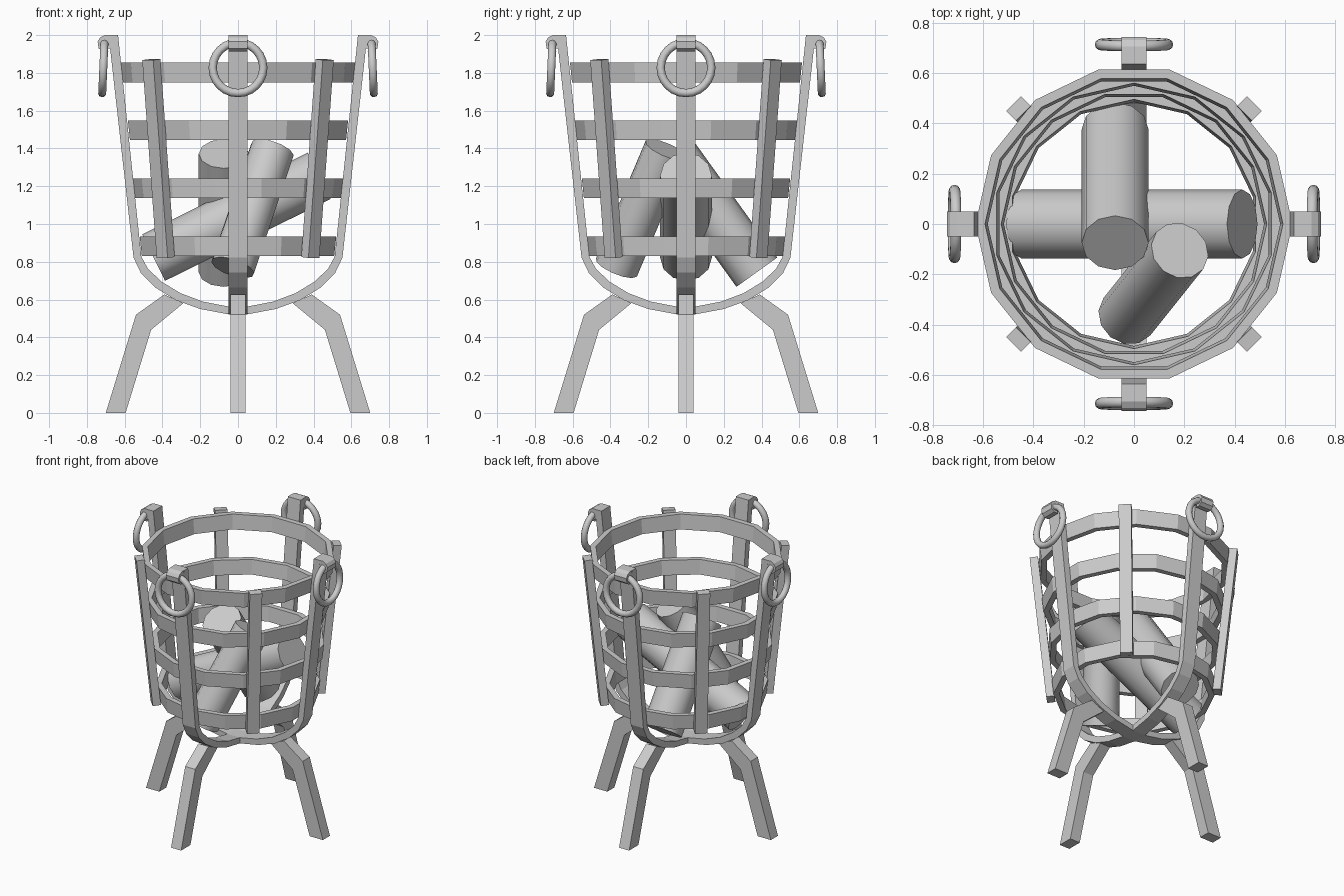
import bpy, bmesh, math
from mathutils import Vector, Matrix

if "Cube" in bpy.data.objects:
    bpy.data.objects.remove(bpy.data.objects["Cube"])


def finish(name, bm, smooth=None):
    bmesh.ops.recalc_face_normals(bm, faces=bm.faces)
    me = bpy.data.meshes.new(name)
    bm.to_mesh(me)
    bm.free()
    ob = bpy.data.objects.new(name, me)
    bpy.context.collection.objects.link(ob)
    if smooth:
        bpy.ops.object.select_all(action='DESELECT')
        bpy.context.view_layer.objects.active = ob
        ob.select_set(True)
        bpy.ops.object.shade_smooth_by_angle(angle=math.radians(smooth))
    return ob


def bar(name, pairs, width, angle):
    """Flat bar: (outer, inner) point pairs in the radius/z plane, given a width and turned about z."""
    bm = bmesh.new()
    h = width / 2
    rows = [[bm.verts.new((p[0], y, p[1])) for p, y in ((o, -h), (o, h), (i, h), (i, -h))]
            for o, i in pairs]
    for a, b in zip(rows, rows[1:]):
        for k in range(4):
            bm.faces.new((a[k], a[(k + 1) % 4], b[(k + 1) % 4], b[k]))
    bm.faces.new(rows[0])
    bm.faces.new(rows[-1])
    bm.transform(Matrix.Rotation(math.radians(angle), 4, 'Z'))
    return finish(name, bm)


# Long U-shaped straps crossing under the basket
half = [((0.05, .522), (0.05, .563)), ((.20, .55), (.185, .589)), ((.33, .597), (.305, .634)),
        ((.44, .665), (.405, .695)), ((.515, .742), (.477, .763)), ((.553, .822), (.512, .828)),
        ((.685, 2.0), (.635, 2.0))]
mirrored = [tuple((-p[0], p[1]) for p in pair) for pair in reversed(half)]
for n, ang in enumerate((0, 90)):
    bar(f"long_strap_{n + 1}", mirrored + half, 0.10, ang)

# Short upright straps on the diagonals
for n in range(4):
    bar(f"short_strap_{n + 1}", [((.568, .82), (.515, .825)), ((.676, 1.868), (.622, 1.873))],
        0.082, 45 + 90 * n)

# Legs bent outward below the straps
leg = [((.70, 0), (.595, 0)), ((.54, .52), (.46, .44)), ((.39, .627), (.29, .58))]
for n in range(4):
    bar(f"leg_{n + 1}", leg, 0.08, 90 * n)

# Curled strap ends that hold the handles, and ring handles
curl = [((.68, 2.0), (.66, 1.93)), ((.705, 2.0), (.685, 1.93)), ((.73, 1.987), (.688, 1.928)),
        ((.743, 1.965), (.69, 1.925)), ((.738, 1.93), (.69, 1.92)), ((.715, 1.912), (.685, 1.912))]
R, r, NU, NV = 0.134, 0.022, 24, 10
for n in range(4):
    bar(f"handle_hook_{n + 1}", curl, 0.098, 90 * n)
    bm = bmesh.new()
    grid = []
    for i in range(NU):
        a = 2 * math.pi * i / NU
        row = []
        for j in range(NV):
            b = 2 * math.pi * j / NV
            d = R + r * math.cos(b)
            row.append(bm.verts.new((r * math.sin(b), d * math.cos(a), d * math.sin(a))))
        grid.append(row)
    for i in range(NU):
        for j in range(NV):
            p, q = grid[i], grid[(i + 1) % NU]
            bm.faces.new((p[j], q[j], q[(j + 1) % NV], p[(j + 1) % NV]))
    bm.transform(Matrix.Rotation(math.radians(90 * n), 4, 'Z')
                 @ Matrix.Translation((.713, 0, 1.827))
                 @ Matrix.Rotation(math.radians(-2.5), 4, 'Y'))
    finish(f"ring_handle_{n + 1}", bm, 60)

# Tapered fourteen-sided hoops, every other one turned half a side
SIDES, THICK = 14, 0.038
for n, (z0, z1) in enumerate([(1.75, 1.855), (1.445, 1.548), (1.138, 1.242), (.83, .933)]):
    r0, r1 = (.63 - .105 * (1.855 - z) for z in (z0, z1))
    profile = [(r0, z0), (r1, z1), (r1 - THICK, z1), (r0 - THICK, z0)]
    bm = bmesh.new()
    rows = []
    for i in range(SIDES):
        a = 2 * math.pi * (i + 0.5 * (n % 2)) / SIDES
        rows.append([bm.verts.new((d * math.cos(a), d * math.sin(a), z)) for d, z in profile])
    for i in range(SIDES):
        p, q = rows[i], rows[(i + 1) % SIDES]
        for k in range(4):
            bm.faces.new((p[k], q[k], q[(k + 1) % 4], p[(k + 1) % 4]))
    finish(f"hoop_{n + 1}", bm)

# Logs leaning against each other inside the basket
logs = [((-.447, 0, .822), (.43, 0, 1.255), .137),
        ((-.075, .375, .745), (-.075, -.075, 1.372), .133),
        ((-.028, -.368, .77), (.182, -.105, 1.393), .119)]
for n, (a, b, rad) in enumerate(logs):
    a, b = Vector(a), Vector(b)
    bm = bmesh.new()
    bmesh.ops.create_cone(bm, cap_ends=True, segments=12, radius1=rad, radius2=rad,
                          depth=(b - a).length)
    bm.transform(Matrix.Translation((a + b) / 2)
                 @ (b - a).to_track_quat('Z', 'Y').to_matrix().to_4x4())
    finish(f"log_{n + 1}", bm, 40)
